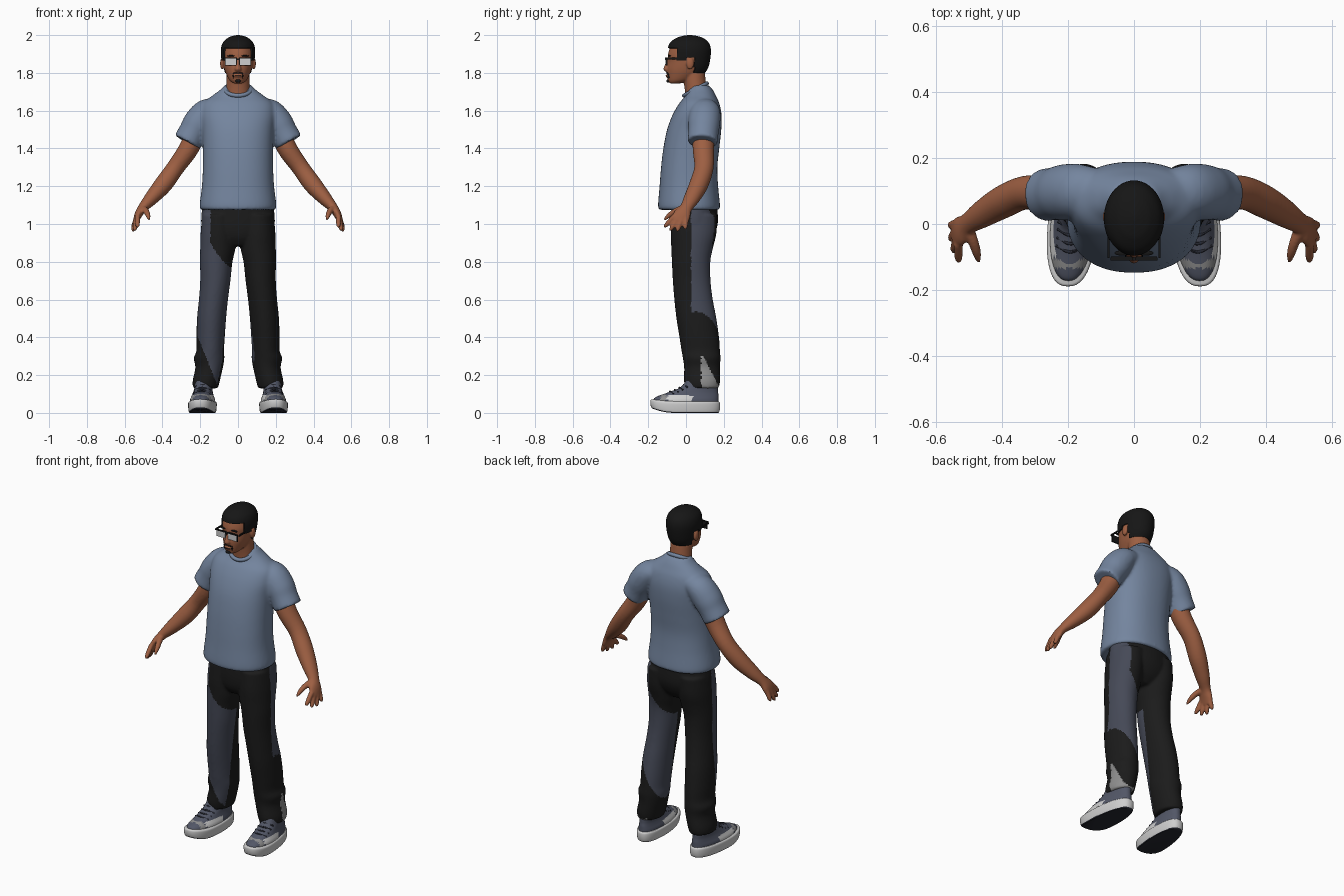
import bpy, bmesh, math
from mathutils import Vector, Matrix

if "Cube" in bpy.data.objects:
    bpy.data.objects.remove(bpy.data.objects["Cube"])


def mat(name, r, g, b):
    m = bpy.data.materials.new(name)
    m.diffuse_color = (r, g, b, 1)
    m.use_nodes = True
    m.node_tree.nodes["Principled BSDF"].inputs["Base Color"].default_value = m.diffuse_color
    return m


SKIN = mat("brown skin", .34, .115, .055)
SHIRT = mat("blue grey shirt", .175, .235, .345)
BLACK = mat("black cloth", .011, .011, .011)
PANEL = mat("slate panel", .06, .067, .095)
HAIR = mat("black hair", .008, .008, .008)
SHOE = mat("slate canvas", .085, .095, .135)
WHITE = mat("white rubber", .62, .62, .62)
GREY = mat("mid grey", .27, .27, .27)
TREAD = mat("dark tread", .02, .022, .032)


def spline(keys, steps):
    """Catmull-Rom through tuples of any length."""
    k = [keys[0]] + list(keys) + [keys[-1]]
    out = []
    for i in range(1, len(k) - 2):
        for j in range(steps):
            t = j / steps
            out.append([.5 * (2 * b + (c - a) * t + (2 * a - 5 * b + 4 * c - d) * t * t
                              + (3 * b - a - 3 * c + d) * t ** 3)
                        for a, b, c, d in zip(*k[i - 1:i + 3])])
    return out + [list(keys[-1])]


def tube(bm, keys, n=32, steps=5, ref=None, p=2.0):
    """Loft through (x, y, z, ra, rb); rings lie flat unless ref is given."""
    ks = spline(keys, steps)
    pts = [Vector(k[:3]) for k in ks]
    rings = []
    for i, k in enumerate(ks):
        a, b = Vector((1, 0, 0)), Vector((0, 1, 0))
        if ref:
            t = (pts[min(i + 1, len(pts) - 1)] - pts[max(i - 1, 0)]).normalized()
            b = (Vector(ref) - t * t.dot(Vector(ref))).normalized()
            a = b.cross(t)
        ring = []
        for j in range(n):
            c, s = math.cos(math.tau * j / n), math.sin(math.tau * j / n)
            c = math.copysign(abs(c) ** (2 / p), c)
            s = math.copysign(abs(s) ** (2 / p), s)
            ring.append(bm.verts.new(pts[i] + a * k[3] * c + b * k[4] * s))
        rings.append(ring)
    for r, q in zip(rings, rings[1:]):
        for j in range(n):
            bm.faces.new((r[j], r[(j + 1) % n], q[(j + 1) % n], q[j]))
    bm.faces.new(rings[0][::-1])
    bm.faces.new(rings[-1])


def ball(bm, loc, size, segs=16):
    bmesh.ops.create_uvsphere(bm, u_segments=segs, v_segments=10, radius=1,
                              matrix=Matrix.Translation(loc) @ Matrix.Diagonal((*size, 1)))


def box(bm, loc, size):
    bmesh.ops.create_cube(bm, size=1, matrix=Matrix.Translation(loc) @ Matrix.Diagonal((*size, 1)))


def finish(name, bm, mats, voxel=0, smooth=4, solid=0, rule=None):
    """Make the object, optionally fuse overlapping parts, then colour faces by rule."""
    bmesh.ops.recalc_face_normals(bm, faces=bm.faces)
    me = bpy.data.meshes.new(name)
    bm.to_mesh(me)
    bm.free()
    ob = bpy.data.objects.new(name, me)
    bpy.context.collection.objects.link(ob)
    if voxel:
        m = ob.modifiers.new("fuse", 'REMESH')
        m.mode, m.voxel_size = 'VOXEL', voxel
        m = ob.modifiers.new("relax", 'SMOOTH')
        m.factor, m.iterations = .5, smooth
    if solid:
        m = ob.modifiers.new("thick", 'SOLIDIFY')
        m.thickness, m.offset = solid, -1
    if ob.modifiers:
        dg = bpy.context.evaluated_depsgraph_get()
        me = bpy.data.meshes.new_from_object(ob.evaluated_get(dg))
        ob.modifiers.clear()
        ob.data = me
    me.materials.clear()
    for m in mats:
        me.materials.append(m)
    for f in me.polygons:
        f.material_index = rule(f.center, f.normal) if rule else 0
    return ob


def front_back(z, y0, y1, rx):
    return (0, (y0 + y1) / 2, z, rx, (y1 - y0) / 2)


# T-shirt: torso and both sleeves fused
bm = bmesh.new()
tube(bm, [front_back(*k) for k in (
    (1.075, -.143, .178, .197), (1.10, -.148, .18, .203), (1.2, -.14, .17, .191),
    (1.3, -.132, .166, .186), (1.4, -.12, .176, .186), (1.5, -.1, .187, .19),
    (1.58, -.07, .188, .197), (1.64, -.035, .176, .185), (1.68, -.002, .158, .135),
    (1.71, .01, .142, .095), (1.735, .025, .122, .07))], n=48, p=2.25)
for s in (1, -1):
    tube(bm, [(s * .1, .1, 1.615, .05, .065), (s * .165, .1, 1.59, .073, .082),
              (s * .21, .096, 1.535, .08, .085), (s * .24, .092, 1.485, .075, .08),
              (s * .27, .088, 1.433, .076, .08)], ref=(0, 1, 0))
finish("t_shirt", bm, [SHIRT], voxel=.009, smooth=5)
bpy.ops.mesh.primitive_torus_add(major_radius=.068, minor_radius=.011, major_segments=40,
                                 minor_segments=10, location=(0, .05, 1.712),
                                 rotation=(math.radians(28), 0, 0))
bpy.context.object.name = "shirt_collar"
bpy.context.object.data.materials.append(SHIRT)


# Trousers: hips and legs fused, with slanted panels on opposite sides of the two legs
def panel_rule(c, n):
    u = abs(c.x)
    if c.x > .14 and c.y > .08 and c.z < .3 - 1.9 * (c.y - .09):
        return 2
    facing = c.y < .035 if c.x < 0 else c.y > .025
    inner = .145 * min(1, max(0, (c.z - .75) / .15)) ** .6
    low = .42 - (.22 - u) * 2.45 if c.x < 0 else .55 - (.22 - u) * 2
    return 1 if facing and u > inner and c.z > low else 0


bm = bmesh.new()
tube(bm, [(0, .03, .885, .07, .07), (0, .037, .93, .165, .105), (0, .045, 1.0, .195, .123),
          (0, .045, 1.1, .188, .12)], n=48)
for s in (1, -1):
    tube(bm, [(s * x, y, z, a, b) for x, y, z, a, b in (
        (.172, .085, .13, .066, .088), (.168, .085, .17, .072, .096), (.153, .085, .24, .073, .095),
        (.153, .083, .29, .081, .1), (.147, .078, .33, .073, .102), (.145, .07, .4, .075, .105),
        (.14, .055, .5, .077, .106), (.13, .04, .6, .077, .102), (.12, .03, .7, .08, .1),
        (.115, .027, .8, .086, .102), (.107, .032, .87, .093, .11), (.105, .04, .95, .093, .121),
        (.1, .045, 1.05, .09, .12))])
finish("trousers", bm, [BLACK, PANEL, GREY], voxel=.008, rule=panel_rule)

# Arms with hands
for s, side in ((1, "left"), (-1, "right")):
    def limb(keys, n=14):
        tube(bm, [(s * k[0], *k[1:]) for k in keys], n=n, ref=(0, 1, 0))

    bm = bmesh.new()
    limb([(.20, .1, 1.55, .055, .06), (.255, .092, 1.41, .053, .057), (.33, .095, 1.30, .047, .051),
          (.395, .068, 1.21, .048, .05), (.46, .03, 1.135, .037, .042), (.505, 0, 1.085, .025, .033),
          (.527, -.02, 1.05, .021, .045), (.542, -.036, 1.012, .014, .045)], 28)
    for root, tip in (((.532, -.072, 1.03), (.532, -.113, .985)), ((.538, -.05, 1.02), (.547, -.083, .967)),
                      ((.542, -.025, 1.02), (.556, -.047, .963)), ((.54, 0, 1.025), (.558, -.004, .975))):
        a, b = Vector(root), Vector(tip)
        limb([(*a.lerp(b, t), r, r) for t, r in ((-.3, .014), (.4, .0135), (.85, .011), (1.05, .005))])
    limb([(.505, -.01, 1.085, .018, .02), (.487, -.055, 1.068, .016, .016),
          (.476, -.09, 1.045, .013, .013), (.471, -.115, 1.022, .006, .006)])
    finish(side + "_arm", bm, [SKIN], voxel=.0055, smooth=3)

# Head, neck, nose and ears
bm = bmesh.new()
tube(bm, [front_back(*k) for k in (
    (1.745, -.088, -.03, .025), (1.76, -.096, .03, .044), (1.79, -.1, .08, .061),
    (1.82, -.101, .105, .072), (1.86, -.095, .116, .08), (1.90, -.095, .12, .083),
    (1.95, -.075, .112, .073), (1.98, -.03, .075, .045))], n=36)
tube(bm, [(0, .058, 1.64, .072, .062), (0, .053, 1.7, .064, .058), (0, .04, 1.8, .06, .06)])
tube(bm, [(0, -.09, 1.875, .009, .012), (0, -.097, 1.845, .011, .014), (0, -.1, 1.82, .018, .02),
          (0, -.096, 1.806, .013, .012)], n=16)
ball(bm, (0, -.095, 1.784), (.024, .012, .009))
for s in (1, -1):
    ball(bm, (s * .084, .022, 1.85), (.011, .02, .032))
finish("head", bm, [SKIN], voxel=.005, smooth=3)

# Hair cap, trimmed to the hairline and sideburns
bm = bmesh.new()
tube(bm, [front_back(*k) for k in (
    (1.785, -.09, .088, .07), (1.82, -.1, .114, .08), (1.86, -.1, .126, .087), (1.92, -.098, .132, .091),
    (1.96, -.085, .12, .08), (1.985, -.05, .09, .054), (1.995, -.02, .06, .03),
    (2.0, .01, .03, .008))], n=64, steps=8)


def hairline(y):
    return 1.93 if y < -.045 else 1.865 if y < .005 else 1.885 if y < .045 else 1.80


bmesh.ops.delete(bm, geom=[f for f in bm.faces if f.calc_center_median().z
                           < hairline(f.calc_center_median().y)], context='FACES')
finish("hair", bm, [HAIR], solid=.018)

# Brows, moustache and goatee
bm = bmesh.new()
for s in (1, -1):
    ball(bm, (s * .036, -.088, 1.89), (.023, .008, .004))
    ball(bm, (s * .013, -.1, 1.799), (.014, .007, .003))
    ball(bm, (s * .025, -.092, 1.785), (.003, .007, .014))
ball(bm, (0, -.096, 1.757), (.016, .008, .009))
ball(bm, (0, -.102, 1.784), (.018, .007, .0015))
finish("facial_hair", bm, [HAIR])

# Glasses
bm, lens = bmesh.new(), bmesh.new()
for s in (1, -1):
    box(bm, (s * .038, -.102, 1.86), (.064, .006, .042))
    box(bm, (s * .038, -.106, 1.879), (.066, .008, .007))
    box(bm, (s * .077, -.038, 1.876), (.006, .13, .009))
    box(lens, (s * .038, -.106, 1.858), (.056, .005, .034))
box(bm, (0, -.106, 1.872), (.02, .008, .006))
finish("glasses_frame", bm, [HAIR])
finish("glasses_lenses", lens, [WHITE])

# Shoes: rubber sole, canvas upper, laces
for s, side in ((1, "left"), (-1, "right")):
    def shape(bm):
        for v in bm.verts:
            y = v.co.y
            v.co.x = s * (.187 - .07 * y) + v.co.x * (1 - .7 * max(0, y))
            v.co.z += .028 * max(0, (-y - .06) / .13) ** 2 * max(0, 1 - v.co.z / .12)

    bm = bmesh.new()
    tube(bm, [(0, -.004, z, a, b) for z, a, b in ((0, .066, .174), (.008, .071, .181), (.03, .074, .185),
                                                  (.052, .074, .184), (.06, .068, .178))], n=48, p=2.5)
    shape(bm)
    finish(side + "_shoe_sole", bm, [WHITE, TREAD], rule=lambda c, n: int(n.z < -.5))
    bm = bmesh.new()
    tube(bm, [front_back(*k) for k in ((.045, -.175, .172, .066), (.07, -.168, .172, .065),
                                       (.09, -.14, .172, .058), (.11, -.09, .17, .052),
                                       (.135, -.03, .17, .049), (.17, .0, .168, .046))], n=48, p=2.3)
    shape(bm)
    finish(side + "_shoe_upper", bm, [SHOE, WHITE, GREY],
           rule=lambda c, n: 1 if abs(n.x) > .6 and -.1 < c.y < .03 and c.z < .095
           else 2 if -.135 < c.y < -.105 and c.z < .1 else 0)
    bm = bmesh.new()
    for y, z in ((-.085, .113), (-.06, .122), (-.035, .134), (-.012, .149)):
        tube(bm, [(-.043, y + .02, z - .014, .005, .005), (0, y, z, .005, .005),
                  (.043, y + .02, z - .014, .005, .005)], n=8, ref=(0, 0, 1))
    shape(bm)
    finish(side + "_shoe_laces", bm, [TREAD])

# Smooth shading with sharp edges kept
bpy.ops.object.select_all(action='DESELECT')
for ob in bpy.context.scene.objects:
    ob.select_set(True)
    bpy.context.view_layer.objects.active = ob
bpy.ops.object.shade_smooth_by_angle(angle=math.radians(45))
